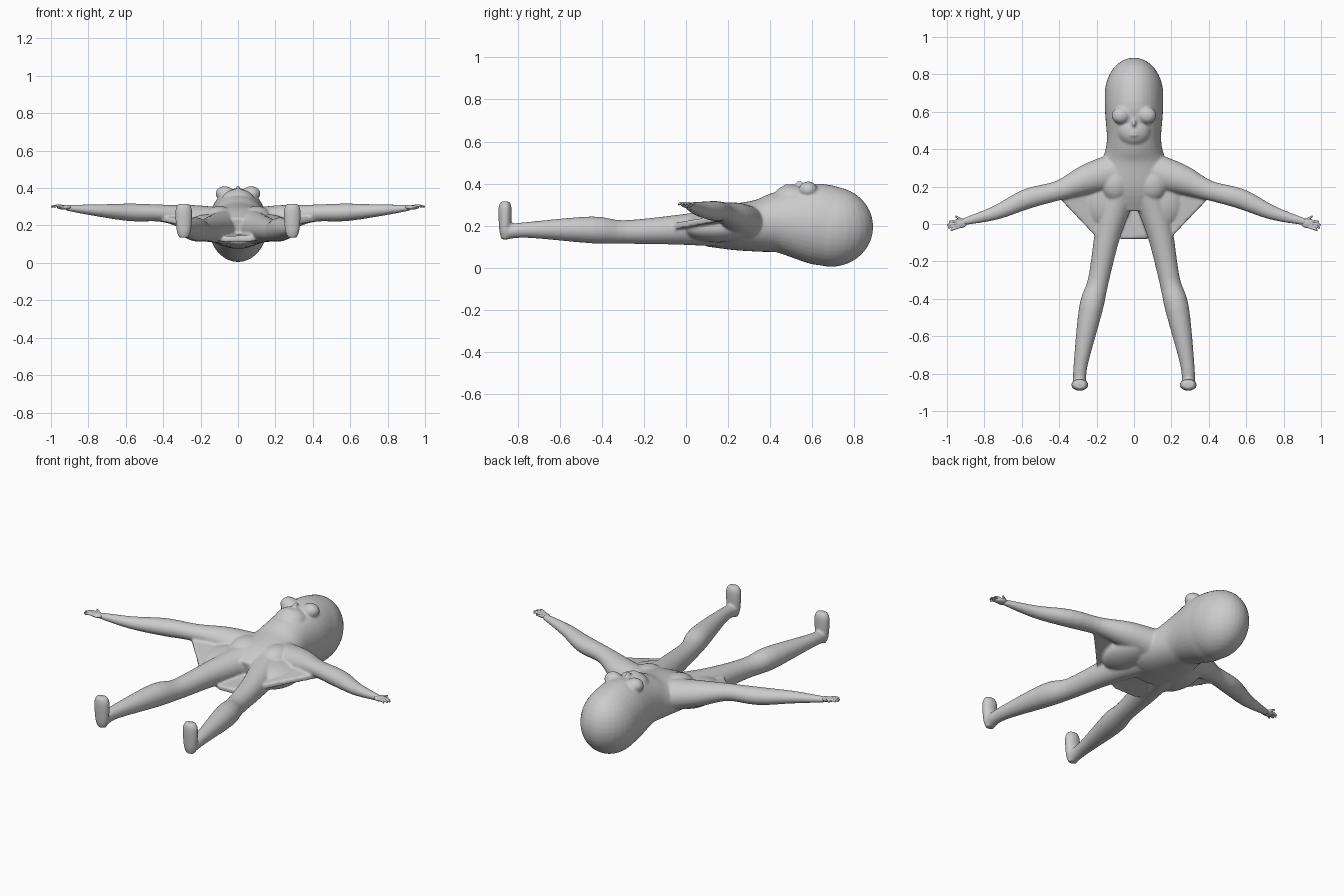
import bpy, bmesh, math
from mathutils import Vector, Matrix

if "Cube" in bpy.data.objects:
    bpy.data.objects.remove(bpy.data.objects["Cube"])

grey = bpy.data.materials.new("plain_grey")
grey.use_nodes = True
colour = (0.6, 0.6, 0.6, 1)
grey.diffuse_color = colour
grey.node_tree.nodes["Principled BSDF"].inputs["Base Color"].default_value = colour

UP = Vector((0, 0, 1))
FORWARD = Vector((0, 1, 0))


def spline(rows, steps=4):
    """Pass a smooth curve through rows of numbers."""
    rows = [Vector(row) for row in rows]
    padded = [rows[0]] + rows + [rows[-1]]
    result = []
    for before, start, end, after in zip(padded, padded[1:], padded[2:], padded[3:]):
        leave, arrive = (end - before) / 2, (after - start) / 2
        for step in range(steps):
            t = step / steps
            bend = (end - start) * 3 - leave * 2 - arrive
            twist = (start - end) * 2 + leave + arrive
            result.append(start + leave * t + bend * t ** 2 + twist * t ** 3)
    return result + [rows[-1]]


def loft(bm, rows, side=1, sides=24, up=UP, flat=1.0):
    """Skin ellipses along a path; each row is x, y, z, half width and, if given, half height."""
    rows = spline(rows)
    centres = [Vector((row[0] * side, row[1], row[2])) for row in rows]
    rings = []
    for i, row in enumerate(rows):
        run = centres[min(i + 1, len(rows) - 1)] - centres[max(i - 1, 0)]
        across = run.cross(up).normalized()
        rise = across.cross(run).normalized()
        width = row[3]
        height = row[4] if len(row) > 4 else width * flat
        angles = [math.tau * k / sides for k in range(sides)]
        rings.append([bm.verts.new(centres[i] + across * width * math.cos(angle)
                                   + rise * height * math.sin(angle)) for angle in angles])
    for ring, following in zip(rings, rings[1:]):
        for k in range(sides):
            bm.faces.new((ring[k - 1], ring[k], following[k], following[k - 1]))
    bm.faces.new(rings[0])
    bm.faces.new(rings[-1])


def ball(bm, centre, radii):
    placing = Matrix.Translation(centre) @ Matrix.Diagonal((*radii, 1))
    bmesh.ops.create_uvsphere(bm, u_segments=32, v_segments=20, radius=1, matrix=placing)


def sheet(bm, outline, thickness=0.03):
    """Closed panel through the outline points."""
    half = UP * thickness / 2
    top = [bm.verts.new(Vector(point) + half) for point in outline]
    bottom = [bm.verts.new(Vector(point) - half) for point in outline]
    bm.faces.new(top)
    bm.faces.new(bottom)
    for i in range(len(top)):
        bm.faces.new((top[i - 1], bottom[i - 1], bottom[i], top[i]))


def make(name, bm, voxel, smoothing):
    """Fuse overlapping shapes into one smooth skin."""
    bmesh.ops.recalc_face_normals(bm, faces=bm.faces)
    mesh = bpy.data.meshes.new(name)
    bm.to_mesh(mesh)
    bm.free()
    mesh.materials.append(grey)
    obj = bpy.data.objects.new(name, mesh)
    bpy.context.collection.objects.link(obj)
    fuse = obj.modifiers.new("fuse", 'REMESH')
    fuse.mode = 'VOXEL'
    fuse.voxel_size = voxel
    fuse.use_smooth_shade = True
    soften = obj.modifiers.new("soften", 'SMOOTH')
    soften.factor = 0.5
    soften.iterations = smoothing


body = bmesh.new()

# Rounded head running into a thick neck and a flat torso
ball(body, (0, 0.69, 0.195), (0.157, 0.2, 0.19))
loft(body, [(0, 0.7, 0.195, 0.155, 0.19), (0, 0.6, 0.21, 0.155, 0.19),
            (0, 0.45, 0.215, 0.145, 0.15), (0, 0.35, 0.2, 0.165, 0.125),
            (0, 0.2, 0.19, 0.2, 0.105), (0, 0.08, 0.17, 0.13, 0.07)], sides=40)

# Jaw, nose and lips
ball(body, (0, 0.5, 0.33), (0.09, 0.085, 0.065))
ball(body, (0, 0.54, 0.395), (0.012, 0.02, 0.02))
for lip_y in (0.475, 0.49):
    ball(body, (0, lip_y, 0.385), (0.03, 0.008, 0.014))

for side in (1, -1):
    # Brow, chest and flank
    ball(body, (side * 0.07, 0.58, 0.37), (0.05, 0.045, 0.04))
    ball(body, (side * 0.1, 0.22, 0.24), (0.08, 0.1, 0.065))
    ball(body, (side * 0.16, 0.15, 0.19), (0.12, 0.17, 0.07))

    # Arm from shoulder to wrist
    loft(body, [(0.1, 0.28, 0.21, 0.1), (0.25, 0.24, 0.24, 0.08), (0.4, 0.18, 0.265, 0.053),
                (0.57, 0.135, 0.27, 0.054), (0.74, 0.06, 0.28, 0.038),
                (0.92, 0.01, 0.295, 0.018)], side, flat=0.88)

    # Leg from hip to ankle
    loft(body, [(0.08, 0.16, 0.19, 0.09), (0.14, -0.05, 0.18, 0.07), (0.19, -0.3, 0.17, 0.056),
                (0.23, -0.45, 0.18, 0.064), (0.285, -0.75, 0.18, 0.038),
                (0.29, -0.86, 0.17, 0.036)], side)

    # Foot with the toes pointing upward
    loft(body, [(0.29, -0.86, z, width) for z, width in
                ((0.135, 0.025), (0.18, 0.04), (0.28, 0.045), (0.315, 0.03))],
         side, up=FORWARD, flat=0.7)

    # Draped web from arm to thigh
    sheet(body, [(side * x, y, z) for x, y, z in
                 ((0.41, 0.15, 0.235), (0.2, -0.07, 0.195), (0.14, -0.06, 0.18),
                  (0.1, 0.2, 0.2), (0.3, 0.23, 0.24))])

# Rear hem panel between the legs
sheet(body, [(-0.13, -0.05, 0.14), (-0.07, -0.08, 0.125), (0.07, -0.08, 0.125),
             (0.13, -0.05, 0.14), (0.12, 0.14, 0.14), (-0.12, 0.14, 0.14)])
make("body", body, 0.0065, 8)

# Hands with four fanned fingers and a thumb
for side, name in ((1, "left_hand"), (-1, "right_hand")):
    hand = bmesh.new()
    ball(hand, (side * 0.93, 0.004, 0.297), (0.038, 0.026, 0.012))
    for finger, reach in enumerate((0.99, 1, 0.995, 0.98)):
        root, tip = 0.016 - finger * 0.011, 0.012 - finger * 0.016
        loft(hand, [(0.935, root, 0.3, 0.007), (0.965, (root + tip) / 2, 0.306, 0.007),
                    (reach, tip, 0.3, 0.005)], side, sides=12)
    loft(hand, [(0.91, 0.015, 0.297, 0.009), (0.955, 0.042, 0.308, 0.005)], side, sides=12)
    make(name, hand, 0.0025, 3)
